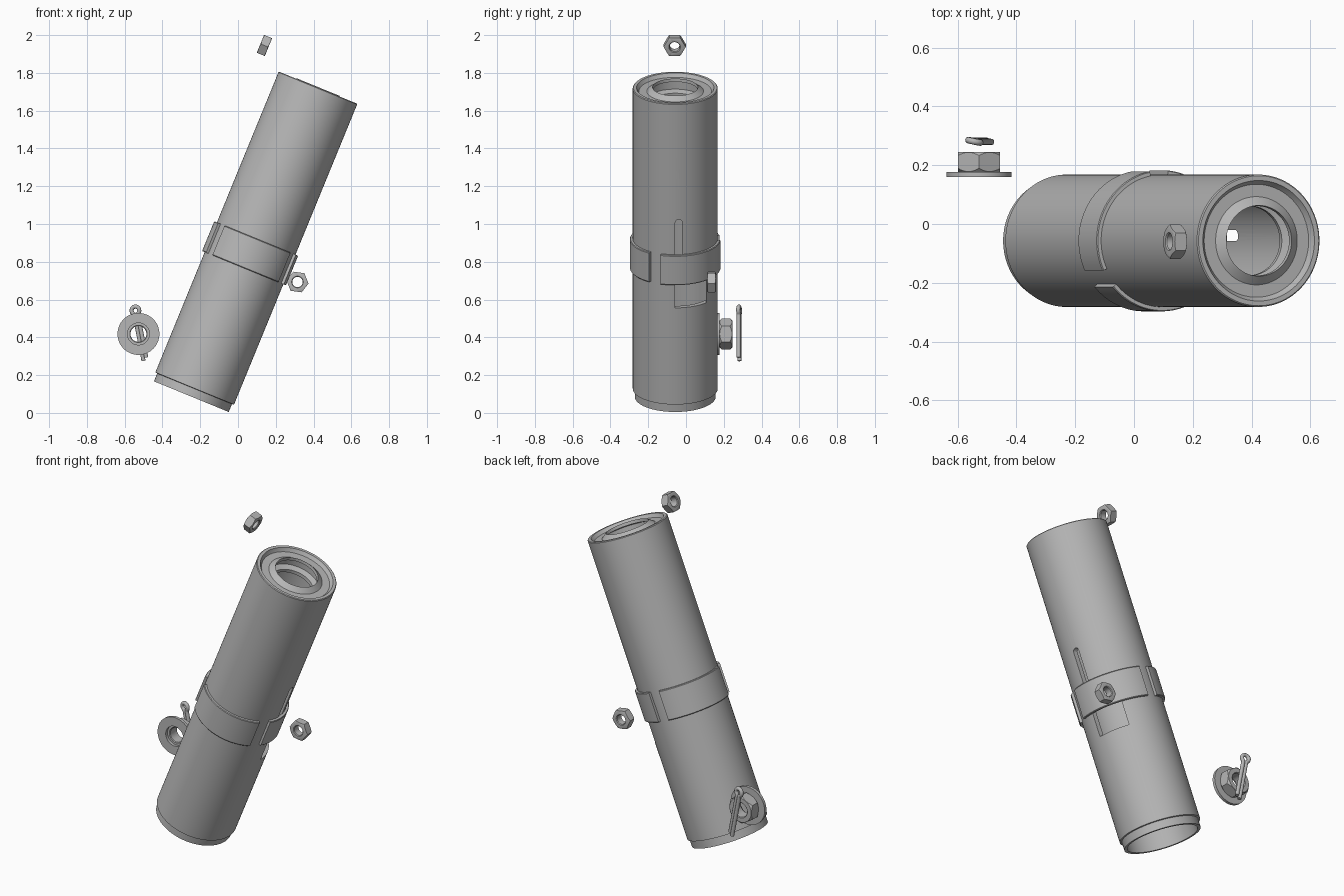
import bpy, bmesh
from math import sin, cos, pi, radians
from mathutils import Matrix, Vector

cube = bpy.data.objects.get("Cube")
if cube:
    bpy.data.objects.remove(cube)

steel = bpy.data.materials.new("grey_steel")
steel.use_nodes = True
GREY = (0.47, 0.47, 0.47, 1)
steel.diffuse_color = GREY
steel.node_tree.nodes["Principled BSDF"].inputs["Base Color"].default_value = GREY

# Frame of the leaning barrel: local z runs along the barrel
TILT = Matrix.Rotation(radians(22.3), 4, 'Y')
BARREL = Matrix.Translation((-0.247, -0.057, 0.086)) @ TILT
LENGTH = 1.768


def finish(name, bm, matrix):
    bmesh.ops.recalc_face_normals(bm, faces=bm.faces)
    mesh = bpy.data.meshes.new(name)
    bm.to_mesh(mesh)
    bm.free()
    mesh.materials.append(steel)
    obj = bpy.data.objects.new(name, mesh)
    bpy.context.collection.objects.link(obj)
    obj.matrix_world = matrix
    return obj


def smooth(obj):
    bpy.ops.object.select_all(action='DESELECT')
    obj.select_set(True)
    bpy.context.view_layer.objects.active = obj
    bpy.ops.object.shade_smooth_by_angle(angle=radians(30))


def lathe(name, profile, matrix, start=0, sweep=360, steps=96):
    """Sweep a closed (radius, height) outline about local z."""
    bm = bmesh.new()
    full = sweep == 360
    rings = []
    for i in range(steps if full else steps + 1):
        a = radians(start + sweep * i / steps)
        rings.append([bm.verts.new((r * cos(a), r * sin(a), z)) for r, z in profile])
    n = len(profile)
    for i in range(steps):
        a, b = rings[i], rings[(i + 1) % len(rings)]
        for j in range(n):
            k = (j + 1) % n
            bm.faces.new((a[j], b[j], b[k], a[k]))
    if not full:
        bm.faces.new(rings[0])
        bm.faces.new(rings[-1])
    return finish(name, bm, matrix)


def box_cutter(low, high):
    lo, hi = Vector(low), Vector(high)
    bm = bmesh.new()
    m = Matrix.Translation((lo + hi) / 2) @ Matrix.Diagonal((*(hi - lo), 1))
    bmesh.ops.create_cube(bm, size=1, matrix=m)
    return finish("box_cutter", bm, BARREL)


def prism(name, radius, depth, sides, matrix):
    bm = bmesh.new()
    bmesh.ops.create_cone(bm, cap_ends=True, segments=sides, radius1=radius,
                          radius2=radius, depth=depth)
    return finish(name, bm, matrix)


def boolean(obj, cutter, operation='DIFFERENCE'):
    bpy.context.view_layer.update()
    mod = obj.modifiers.new("cut", 'BOOLEAN')
    mod.operation, mod.object, mod.solver = operation, cutter, 'EXACT'
    bpy.context.view_layer.objects.active = obj
    bpy.ops.object.modifier_apply(modifier=mod.name)
    bpy.data.objects.remove(cutter)


# Barrel with a stepped foot, hollow bore and a raised cone inside the muzzle rim
T = LENGTH
barrel = lathe("barrel", [
    (0.197, 0), (0.214, 0), (0.214, 0.045), (0.225, 0.047), (0.225, T - 0.004), (0.221, T),
    (0.205, T), (0.198, T - 0.012), (0.192, T - 0.02), (0.15, T - 0.02), (0.12, T + 0.003),
    (0.118, T - 0.015), (0.15, T - 0.025), (0.15, T - 0.07), (0.118, T - 0.08),
    (0.118, T - 0.1), (0.197, T - 0.11)], BARREL)

# Long guide slot with a round end, then the wide window below it
boolean(barrel, box_cutter((0.1, 0, 0.75), (0.3, 0.037, 1.087)))
boolean(barrel, prism("slot_end_cutter", 0.0185, 0.2, 32, BARREL
                      @ Matrix.Translation((0.2, 0.0185, 1.087)) @ Matrix.Rotation(pi / 2, 4, 'Y')))
boolean(barrel, box_cutter((0.1, -0.001, 0.6), (0.3, 0.163, 0.8)))
smooth(barrel)

# Three curved clamp plates round the barrel
for i, name in enumerate(("left_clamp_plate", "back_clamp_plate", "front_clamp_plate")):
    plate = lathe(name, [(0.222, 0.735), (0.237, 0.735), (0.24, 0.739), (0.24, 0.901),
                         (0.237, 0.905), (0.222, 0.905)], BARREL, -19 + 120 * i, 104, 32)
    smooth(plate)


def nut(name, radius, height, bore, matrix, turn=0, chamfer=0.08):
    """Hexagonal nut: a prism with corners rounded by a lathed blank, then bored."""
    obj = prism(name, radius, height, 6, matrix @ Matrix.Rotation(turn, 4, 'Z'))
    h, c = height / 2, radius * chamfer
    blank = lathe("nut_blank", [(bore, 0.004 - h), (bore + 0.004, -h), (radius * 0.85, -h),
                                (radius * 1.01, c - h), (radius * 1.01, h - c),
                                (radius * 0.85, h), (bore + 0.004, h), (bore, h - 0.004)],
                  matrix, steps=48)
    boolean(obj, blank, 'INTERSECT')
    smooth(obj)


FACE_Y = Matrix.Rotation(pi / 2, 4, 'X')
nut("upper_nut", 0.059, 0.046, 0.027,
    Matrix.Translation((0.14, -0.06, 1.945)) @ TILT @ Matrix.Rotation(pi / 2, 4, 'Y'))
nut("side_nut", 0.059, 0.046, 0.027, Matrix.Translation((0.315, 0.135, 0.693)) @ FACE_Y, radians(22))
nut("flange_nut", 0.083, 0.068, 0.042, Matrix.Translation((-0.527, 0.211, 0.418)) @ FACE_Y,
    chamfer=0.16)

# Washer in front of the flange nut
washer = lathe("washer", [(0.058, -0.0085), (0.111, -0.0085), (0.111, 0.0085), (0.058, 0.0085)],
               Matrix.Translation((-0.527, 0.1685, 0.418)) @ FACE_Y, steps=64)
smooth(washer)

# Split pin: an eye and two straight legs, bent from one wire
eye, gap = 0.021, 0.009
path = [(-gap, -0.27), (-gap, -0.03)]
path += [(-eye * sin(a), -eye * cos(a)) for a in (radians(30 + 20 * i) for i in range(16))]
path += [(gap, -0.03), (gap, -0.255)]
curve = bpy.data.curves.new("split_pin", 'CURVE')
curve.dimensions = '3D'
curve.bevel_depth = 0.011
curve.bevel_resolution = 3
curve.use_fill_caps = True
spline = curve.splines.new('POLY')
spline.points.add(len(path) - 1)
for p, (x, z) in zip(spline.points, path):
    p.co = (x, 0, z, 1)
spline.use_smooth = True
curve.materials.append(steel)
pin = bpy.data.objects.new("split_pin", curve)
bpy.context.collection.objects.link(pin)
pin.matrix_world = (Matrix.Translation((-0.543, 0.281, 0.542)) @ Matrix.Rotation(radians(-11), 4, 'Y')
                    @ Matrix.Rotation(radians(-12), 4, 'Z'))
